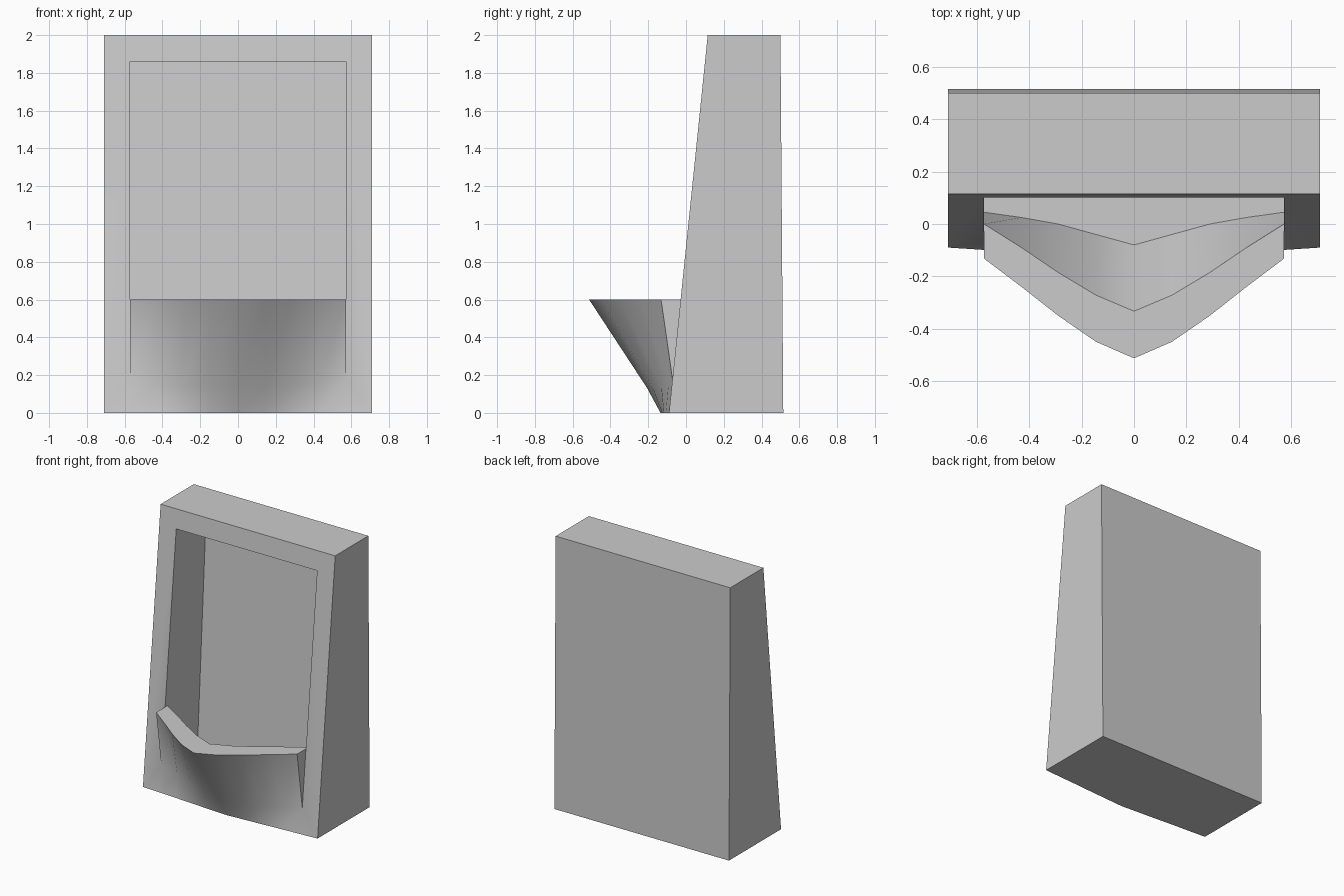
import bpy, bmesh, math

if "Cube" in bpy.data.objects:
    bpy.data.objects.remove(bpy.data.objects["Cube"])

H, LIP, FLOOR, TOP = 2.0, 0.6, 0.2, 1.86   # overall, basin lip, recess floor, recess top
W, R = 0.71, 0.573                         # half widths: cabinet, recess


def front(z):
    """y of the sloping cabinet front"""
    return -0.09 + 0.1025 * z


bm = bmesh.new()


def face(pts):
    return bm.faces.new([bm.verts.new(p) for p in pts])


# Basin sections, half rows from centre to side, mirrored to full width
XS = [0, 0.145, 0.29, 0.43, R]


def row(ys, zs):
    half = list(zip(XS, ys, zs))
    return [(-x, y, z) for x, y, z in half[:0:-1]] + half


base = row([-0.135, -0.126, -0.117, -0.107, -0.099], [0] * 5)
kink = row([-0.205, -0.178, -0.132, -0.092, front(0.18)], [0.13, 0.135, 0.145, 0.16, 0.18])
lip_out = row([-0.513, -0.45, -0.35, -0.24, -0.132], [LIP] * 5)
lip_in = row([-0.333, -0.272, -0.185, -0.09, 0], [LIP] * 5)
floor_front = row([-0.08, -0.04, 0, 0.025, 0.045], [FLOOR] * 5)
floor_back = row([0.35] * 5, [FLOOR] * 5)
ceil_back = row([0.45] * 5, [TOP] * 5)
ceil_front = row([front(TOP)] * 5, [TOP] * 5)
rows = [base, kink, lip_out, lip_in, floor_front, floor_back, ceil_back, ceil_front]

# Basin, recess floor, back panel and ceiling as one loft
for a, b in zip(rows, rows[1:]):
    for i in range(8):
        pts = [a[i], a[i + 1], b[i + 1], b[i]]
        if a is lip_out and i == 0:
            pts.append((-R, front(LIP), LIP))
        if a is lip_out and i == 7:
            pts.insert(2, (R, front(LIP), LIP))
        face(pts)

# Basin ends, recess side walls, front frame stiles and cabinet sides
for s, i in ((-1, 0), (1, 8)):
    join = (s * R, front(LIP), LIP)
    low, high = (s * W, front(0), 0), (s * W, front(H), H)
    face([kink[i], lip_out[i], join])
    face([join, ceil_front[i], ceil_back[i], floor_back[i], floor_front[i], lip_in[i]])
    face([base[i], low, high, ceil_front[i], join, kink[i]])
    face([low, (s * W, 0.515, 0), (s * W, 0.5, H), high])

# Top rail, cabinet top, back and underside
tl, tr = (-W, front(H), H), (W, front(H), H)
btl, btr = (-W, 0.5, H), (W, 0.5, H)
bl, br = (-W, 0.515, 0), (W, 0.515, 0)
face(ceil_front + [tr, tl])
face([tl, tr, btr, btl])
face([btl, btr, br, bl])
face([(-W, front(0), 0)] + base + [(W, front(0), 0), br, bl])

bmesh.ops.remove_doubles(bm, verts=bm.verts, dist=1e-4)
bmesh.ops.recalc_face_normals(bm, faces=bm.faces)

mesh = bpy.data.meshes.new("wall_urinal")
bm.to_mesh(mesh)
bm.free()
obj = bpy.data.objects.new("wall_urinal", mesh)
bpy.context.collection.objects.link(obj)
bpy.context.view_layer.objects.active = obj
obj.select_set(True)
bpy.ops.object.shade_smooth_by_angle(angle=math.radians(48))
